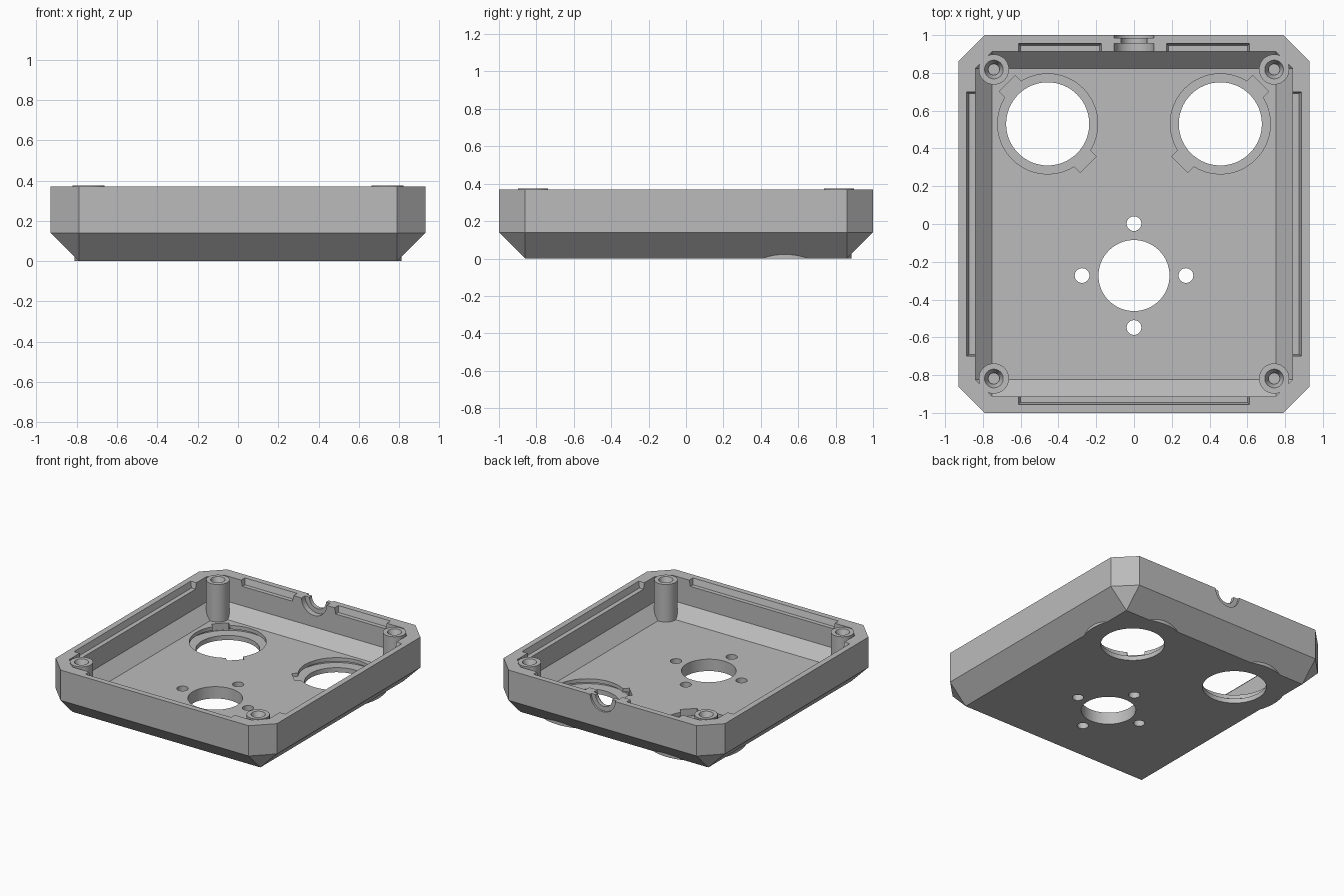
import bpy, bmesh
from math import pi, radians
from mathutils import Matrix

if "Cube" in bpy.data.objects:
    bpy.data.objects.remove(bpy.data.objects["Cube"])

grey = bpy.data.materials.new("plain_grey")
grey.use_nodes = True
grey.diffuse_color = (0.5, 0.5, 0.5, 1)
grey.node_tree.nodes["Principled BSDF"].inputs["Base Color"].default_value = (0.5, 0.5, 0.5, 1)


def make(name, bm):
    bmesh.ops.recalc_face_normals(bm, faces=bm.faces[:])
    mesh = bpy.data.meshes.new(name)
    bm.to_mesh(mesh)
    bm.free()
    mesh.materials.append(grey)
    ob = bpy.data.objects.new(name, mesh)
    bpy.context.collection.objects.link(ob)
    return ob


def hull(name, points, matrix=Matrix()):
    bm = bmesh.new()
    for p in points:
        bm.verts.new(matrix @ Matrix.Translation(p).translation)
    bmesh.ops.convex_hull(bm, input=bm.verts[:])
    bmesh.ops.dissolve_limit(bm, angle_limit=radians(0.5), verts=bm.verts[:], edges=bm.edges[:])
    return make(name, bm)


def cone(name, x, y, z0, z1, r0, r1=None, sides=64, turn=Matrix()):
    bm = bmesh.new()
    at = Matrix.Translation((x, y, (z0 + z1) / 2))
    bmesh.ops.create_cone(bm, cap_ends=True, segments=sides, radius1=r0,
                          radius2=r0 if r1 is None else r1, depth=z1 - z0, matrix=at @ turn)
    return make(name, bm)


def combine(target, tool, operation):
    mod = target.modifiers.new(operation, "BOOLEAN")
    mod.operation, mod.solver, mod.object = operation, "EXACT", tool
    bpy.context.view_layer.update()
    result = bpy.data.meshes.new_from_object(
        target.evaluated_get(bpy.context.evaluated_depsgraph_get()))
    target.modifiers.clear()
    target.data = result
    bpy.data.objects.remove(tool)


def tray_solid(name, x, y, corner, base_x, base_y, base, shoulder, top):
    # rectangular base flaring out to a chamfered-corner wall
    pts = []
    for sx in (-1, 1):
        for sy in (-1, 1):
            pts.append((sx * base_x, sy * base_y, base))
            for z in (shoulder, top):
                pts += [(sx * x, sy * (y - corner), z), (sx * (x - corner), sy * y, z)]
    return hull(name, pts)


FLOOR, RIM = 0.09, 0.37
CORNERS = [(sx, sy) for sx in (-1, 1) for sy in (-1, 1)]
case = tray_solid("enclosure_tray", 0.93, 1.0, 0.14, 0.79, 0.86, 0, 0.14, RIM)


def cut(tool):
    combine(case, tool, "DIFFERENCE")


def add(tool):
    combine(case, tool, "UNION")


# round sockets bulging through the sloping sides
for s in (-1, 1):
    add(cone("socket_flange", s * 0.457, 0.53, 0, 0.08, 0.355, sides=96))

# hollow inside
cut(tray_solid("cavity", 0.84, 0.912, 0.088, 0.752, 0.823, FLOOR, 0.178, 0.5))

# screw bosses in the corners
for sx, sy in CORNERS:
    add(cone("screw_boss", sx * 0.742, sy * 0.818, 0.05, 0.375, 0.08, sides=48))
for sx, sy in CORNERS:
    cut(cone("screw_hole", sx * 0.742, sy * 0.818, 0.13, 0.45, 0.028, sides=32))
    cut(cone("screw_countersink", sx * 0.742, sy * 0.818, 0.325, 0.376, 0.03, 0.05, sides=32))

# twist-lock sockets: through hole, wide undercut, lip and two entry slots
for s in (-1, 1):
    x, y = s * 0.457, 0.53
    cut(cone("lens_hole", x, y, -0.1, 0.2, 0.22))
    cut(cone("lock_groove", x, y, 0.035, 0.062, 0.303))
    cut(cone("lip_opening", x, y, 0.05, 0.12, 0.265))
    place = Matrix.Translation((x, y, 0)) @ Matrix.Rotation(s * pi / 4, 4, "Z")
    cut(hull("entry_slots", [(a, b, c) for a in (-0.303, 0.303)
                             for b in (-0.06, 0.06) for c in (0.04, 0.12)], place))

# centre opening with four screw holes around it
cut(cone("centre_opening", 0, -0.273, -0.1, 0.2, 0.188))
for dx, dy in ((1, 0), (-1, 0), (0, 1), (0, -1)):
    cut(cone("mount_hole", dx * 0.275, -0.273 + dy * 0.275, -0.1, 0.2, 0.039, sides=32))


# snap ledges along the inner rim
def ledge(a, b, wall, angle):
    pts = []
    for u, inset in ((a, 0.01), (b, -0.01)):
        pts += [(u, -wall, RIM + 0.001), (u + inset, -wall + 0.013, RIM - 0.045)]
        pts += [(u, -wall + 0.07, RIM + 0.001), (u + inset, -wall + 0.07, RIM - 0.045)]
    cut(hull("snap_ledge", pts, Matrix.Rotation(angle, 4, "Z")))


ledge(-0.612, 0.612, 0.957, 0)
ledge(-0.612, -0.172, 0.957, pi)
ledge(0.172, 0.612, 0.957, pi)
ledge(-0.7, 0.7, 0.887, pi / 2)
ledge(-0.7, 0.7, 0.887, -pi / 2)

# cable notch in the back wall, with a gripping ridge
lie = Matrix.Rotation(pi / 2, 4, "X")
for y, depth, r in ((0.96, 0.2, 0.07), (0.925, 0.06, 0.105), (1.01, 0.05, 0.105)):
    cut(cone("cable_notch", 0, y, RIM - depth / 2, RIM + depth / 2, r, sides=48, turn=lie))

bpy.ops.object.select_all(action="DESELECT")
case.select_set(True)
bpy.context.view_layer.objects.active = case
bpy.ops.object.shade_smooth_by_angle(angle=radians(25))
